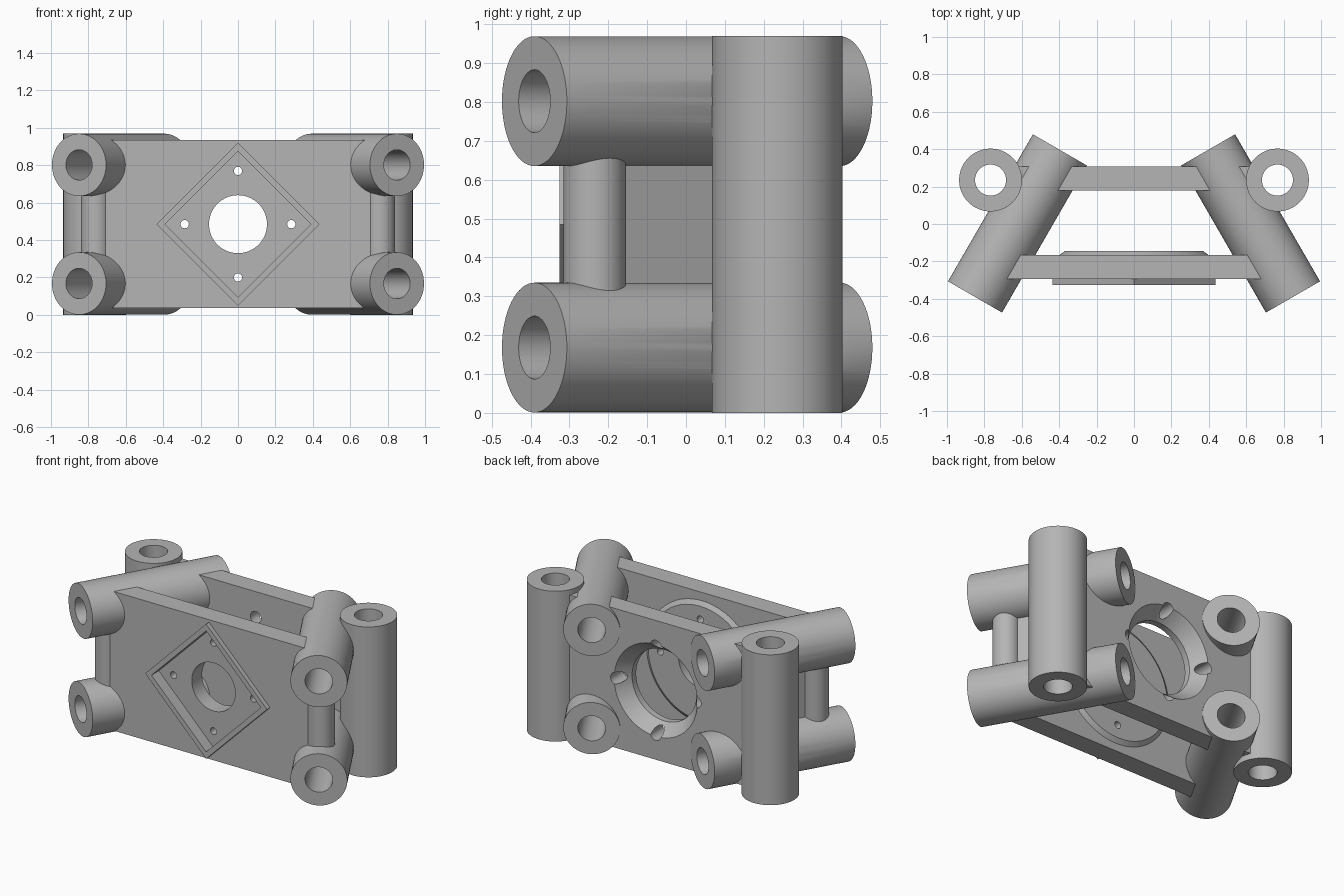
import bpy, bmesh
from mathutils import Vector

cube = bpy.data.objects.get("Cube")
if cube:
    bpy.data.objects.remove(cube, do_unlink=True)

grey = bpy.data.materials.new("light grey plastic")
grey.use_nodes = True
grey.diffuse_color = (0.46, 0.46, 0.46, 1)
grey.node_tree.nodes["Principled BSDF"].inputs["Base Color"].default_value = grey.diffuse_color

HEIGHT = 0.97
MID = HEIGHT / 2
R, BORE = 0.167, 0.081
LEVELS = (0.168, 0.802)
FRONT, BACK = Vector((0.85, -0.39, 0)), Vector((0.396, 0.396, 0))
VERT = Vector((0.767, 0.235, 0))
AXIS = (BACK - FRONT).normalized()


def add_object(name, bm):
    bmesh.ops.recalc_face_normals(bm, faces=bm.faces)
    mesh = bpy.data.meshes.new(name)
    bm.to_mesh(mesh)
    bm.free()
    mesh.materials.append(grey)
    ob = bpy.data.objects.new(name, mesh)
    bpy.context.collection.objects.link(ob)
    return ob


def rod(name, start, end, r1, r2=None, sides=64):
    """Solid cylinder or cone between two points."""
    start, end = Vector(start), Vector(end)
    bm = bmesh.new()
    bmesh.ops.create_cone(bm, cap_ends=True, segments=sides, radius1=r1,
                          radius2=r1 if r2 is None else r2, depth=(end - start).length)
    turn = (end - start).to_track_quat('Z', 'Y').to_matrix()
    bmesh.ops.rotate(bm, verts=bm.verts, matrix=turn)
    bmesh.ops.translate(bm, verts=bm.verts, vec=(start + end) / 2)
    return add_object(name, bm)


def slab(name, outline, z0, z1):
    """Flat outline in plan, extruded upwards."""
    bm = bmesh.new()
    face = bm.faces.new([bm.verts.new((x, y, z0)) for x, y in outline])
    up = bmesh.ops.extrude_face_region(bm, geom=[face])["geom"]
    bmesh.ops.translate(bm, verts=[v for v in up if isinstance(v, bmesh.types.BMVert)],
                        vec=(0, 0, z1 - z0))
    return add_object(name, bm)


def y_rod(name, x, z, y0, y1, r1, r2=None, sides=64):
    return rod(name, (x, y0, z), (x, y1, z), r1, r2, sides)


def flip(p, s, z):
    return Vector((p.x * s, p.y, z))


def axis_x(y):
    return FRONT.x + (y - FRONT.y) * AXIS.x / AXIS.y


parts, bores = [], []
for s, side in ((1, "left"), (-1, "right")):
    # Slanted tubes, lower and upper
    for z, level in zip(LEVELS, ("lower", "upper")):
        a, b = flip(FRONT, s, z), flip(BACK, s, z)
        d = (b - a).normalized() * 0.05
        parts.append(rod(f"{level}_{side}_slanted_tube", a, b, R))
        bores.append(rod("bore_cutter", a - d, b + d, BORE))
    # Upright tube
    a, b = flip(VERT, s, 0), flip(VERT, s, HEIGHT)
    d = Vector((0, 0, 0.05))
    parts.append(rod(f"{side}_upright_tube", a, b, R + 0.001))
    bores.append(rod("bore_cutter", a - d, b + d, BORE + 0.002))
    # Post joining the slanted tubes near the front
    parts.append(rod(f"{side}_front_post", (s * 0.76, -0.235, 0.28), (s * 0.76, -0.235, 0.69), 0.08))
    # Thin web between the slanted tubes
    y0, y1, t = -0.235, 0.24, 0.025
    web = [(axis_x(y0) - t, y0), (axis_x(y0) + t, y0), (axis_x(y1) + t, y1), (axis_x(y1) - t, y1)]
    parts.append(slab(f"{side}_web", [(s * x, y) for x, y in web], 0.29, 0.68))

# Front plate with ends parallel to the slanted tubes, and rear plate
f0, f1 = -0.295, -0.165
e0, e1 = axis_x(f0) - 0.05, axis_x(f1) - 0.05
front = slab("front_plate", [(-e0, f0), (e0, f0), (e1, f1), (-e1, f1)], 0.038, 0.936)
b0, b1 = 0.18, 0.308
rear = slab("rear_plate", [(-VERT.x, b0), (VERT.x, b0), (VERT.x, b1), (-VERT.x, b1)], 0.038, 0.936)

# Raised diamond rim on the front, round pad behind
rim = y_rod("diamond_rim", 0, MID, -0.325, -0.24, 0.435, sides=4)
pad = y_rod("round_pad", 0, MID, -0.167, -0.145, 0.40, 0.37)

# Cutters for the openings
recess = y_rod("recess_cutter", 0, MID, -0.4, -0.25, 0.39, sides=4)
opening = y_rod("opening_cutter", 0, MID, -0.5, 0, 0.155)
rear_opening = y_rod("rear_opening_cutter", 0, MID, 0.1, 0.4, 0.23)
countersink = y_rod("countersink_cutter", 0, MID, 0.215, 0.325, 0.225, 0.31)
screws, rear_screws = [], []
for dx, dz in ((1, 0), (-1, 0), (0, 1), (0, -1)):
    x, z = dx * 0.285, MID + dz * 0.285
    screws.append(y_rod("screw_cutter", x, z, -0.5, 0, 0.022, sides=24))
    rear_screws.append(y_rod("rear_screw_cutter", x, z, 0.1, 0.4, 0.038, sides=24))

front_cuts = [recess, opening] + screws
rear_cuts = [rear_opening, countersink] + rear_screws
jobs = [(p, bores) for p in parts]
jobs += [(front, bores + front_cuts), (rear, bores + rear_cuts), (rim, front_cuts), (pad, [opening] + screws)]

for ob, cutters in jobs:
    bpy.ops.object.select_all(action='DESELECT')
    ob.select_set(True)
    bpy.context.view_layer.objects.active = ob
    for cutter in cutters:
        mod = ob.modifiers.new("cut", 'BOOLEAN')
        mod.operation, mod.solver, mod.object = 'DIFFERENCE', 'EXACT', cutter
        bpy.ops.object.modifier_apply(modifier=mod.name)
    bpy.ops.object.shade_smooth_by_angle(angle=0.5)

for cutter in bores + front_cuts + rear_cuts:
    bpy.data.objects.remove(cutter, do_unlink=True)
